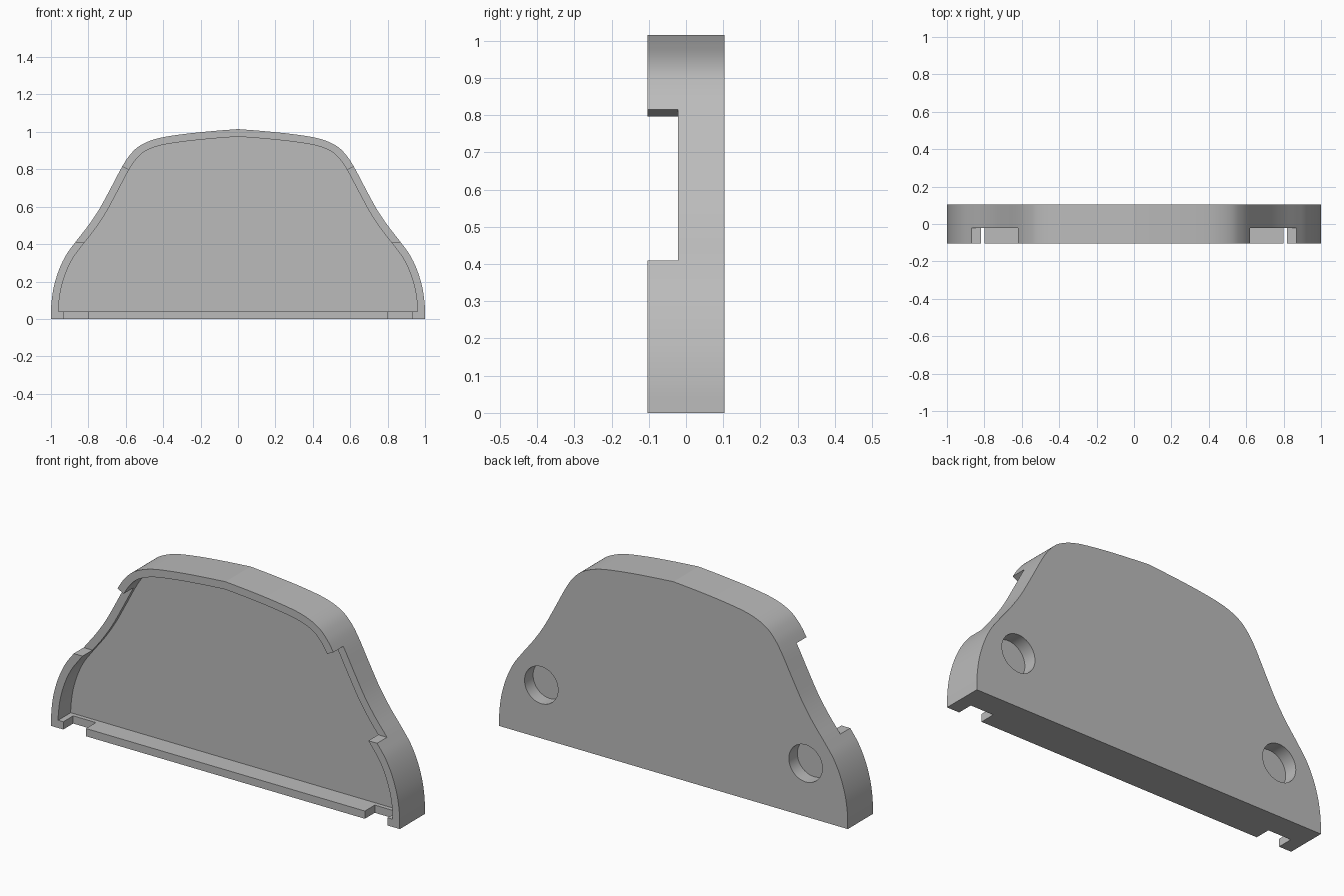
import bpy, bmesh, math
from mathutils import Vector

cube = bpy.data.objects.get("Cube")
if cube:
    bpy.data.objects.remove(cube, do_unlink=True)

BACK, FRONT = 0.103, -0.103
FLOOR = 0.0          # front face of the back plate
NOTCH = -0.022       # depth reached by the rim cuts
WALL = 0.04

grey = bpy.data.materials.new("plain grey")
grey.use_nodes = True
colour = (0.5, 0.5, 0.5, 1)
grey.diffuse_color = colour
grey.node_tree.nodes["Principled BSDF"].inputs["Base Color"].default_value = colour


def smooth_path(points, steps=7):
    """Catmull-Rom curve through the points."""
    p = [Vector(q) for q in points]
    p = [2 * p[0] - p[1]] + p + [2 * p[-1] - p[-2]]
    path = []
    for a, b, c, d in zip(p, p[1:], p[2:], p[3:]):
        for i in range(steps):
            t = i / steps
            path.append(0.5 * (2 * b + (c - a) * t + (2 * a - 5 * b + 4 * c - d) * t * t
                               + (3 * b - a - 3 * c + d) * t ** 3))
    return path + [p[-2]]


def inset_path(path, dist):
    """Move a path inward, keeping it above the bottom rim."""
    moved = []
    for i, p in enumerate(path):
        t = (path[min(i + 1, len(path) - 1)] - path[max(i - 1, 0)]).normalized()
        moved.append(p + Vector((-t.y, t.x)) * dist)
    moved = [q for q in moved if q.y > dist + 0.005]
    moved[-1].x = 0
    return [Vector((moved[0].x, dist))] + moved


def mirrored(half):
    return half + [Vector((-p.x, p.y)) for p in reversed(half[:-1])]


def prism(name, outline, y0, y1):
    """Extrude an x-z outline from y0 to y1."""
    bm = bmesh.new()
    face = bm.faces.new([bm.verts.new((x, y0, z)) for x, z in outline])
    side = bmesh.ops.extrude_face_region(bm, geom=[face])["geom"]
    verts = [v for v in side if isinstance(v, bmesh.types.BMVert)]
    bmesh.ops.translate(bm, verts=verts, vec=(0, y1 - y0, 0))
    bmesh.ops.recalc_face_normals(bm, faces=bm.faces)
    mesh = bpy.data.meshes.new(name)
    bm.to_mesh(mesh)
    bm.free()
    obj = bpy.data.objects.new(name, mesh)
    bpy.context.collection.objects.link(obj)
    mesh.materials.append(grey)
    return obj


def carve(body, cutter):
    cutter.hide_render = True
    bpy.context.view_layer.objects.active = body
    mod = body.modifiers.new("cut", "BOOLEAN")
    mod.operation = "DIFFERENCE"
    mod.solver = "EXACT"
    mod.object = cutter
    bpy.ops.object.modifier_apply(modifier=mod.name)
    bpy.data.objects.remove(cutter, do_unlink=True)


# Bell-shaped outline, from the bottom corner up to the peak
half = smooth_path([(1, 0), (0.998, 0.08), (0.985, 0.17), (0.958, 0.26), (0.92, 0.34),
                    (0.87, 0.41), (0.8, 0.5), (0.74, 0.59), (0.68, 0.7), (0.62, 0.813),
                    (0.575, 0.88), (0.52, 0.929), (0.43, 0.965), (0.3, 0.987),
                    (0.15, 1.003), (0, 1.015)])
body = prism("end_cover", mirrored(half), BACK, FRONT)

# Front pocket that leaves the thin rim
carve(body, prism("pocket", mirrored(inset_path(half, WALL)), FLOOR, FRONT - 0.1))

for s in (1, -1):
    # Side notch in the rim
    notch = [(0.7, 0.41), (1.1, 0.41), (0.9, 0.955), (0.5, 0.755)]
    carve(body, prism("side_notch", [(s * x, z) for x, z in notch], NOTCH, FRONT - 0.1))
    # Slot in the bottom rim
    slot = [(0.8, -0.1), (0.93, -0.1), (0.93, WALL + 0.001), (0.8, WALL + 0.001)]
    carve(body, prism("bottom_slot", [(s * x, z) for x, z in slot], NOTCH, FRONT - 0.1))
    # Blind round recess in the back
    ring = [(s * 0.758 + 0.096 * math.cos(a), 0.276 + 0.096 * math.sin(a))
            for a in (math.tau * i / 64 for i in range(64))]
    carve(body, prism("back_recess", ring, BACK - 0.07, BACK + 0.1))

# Smooth curved walls, crisp edges
bpy.ops.object.select_all(action="DESELECT")
body.select_set(True)
bpy.context.view_layer.objects.active = body
bpy.ops.object.shade_smooth_by_angle(angle=math.radians(8))
